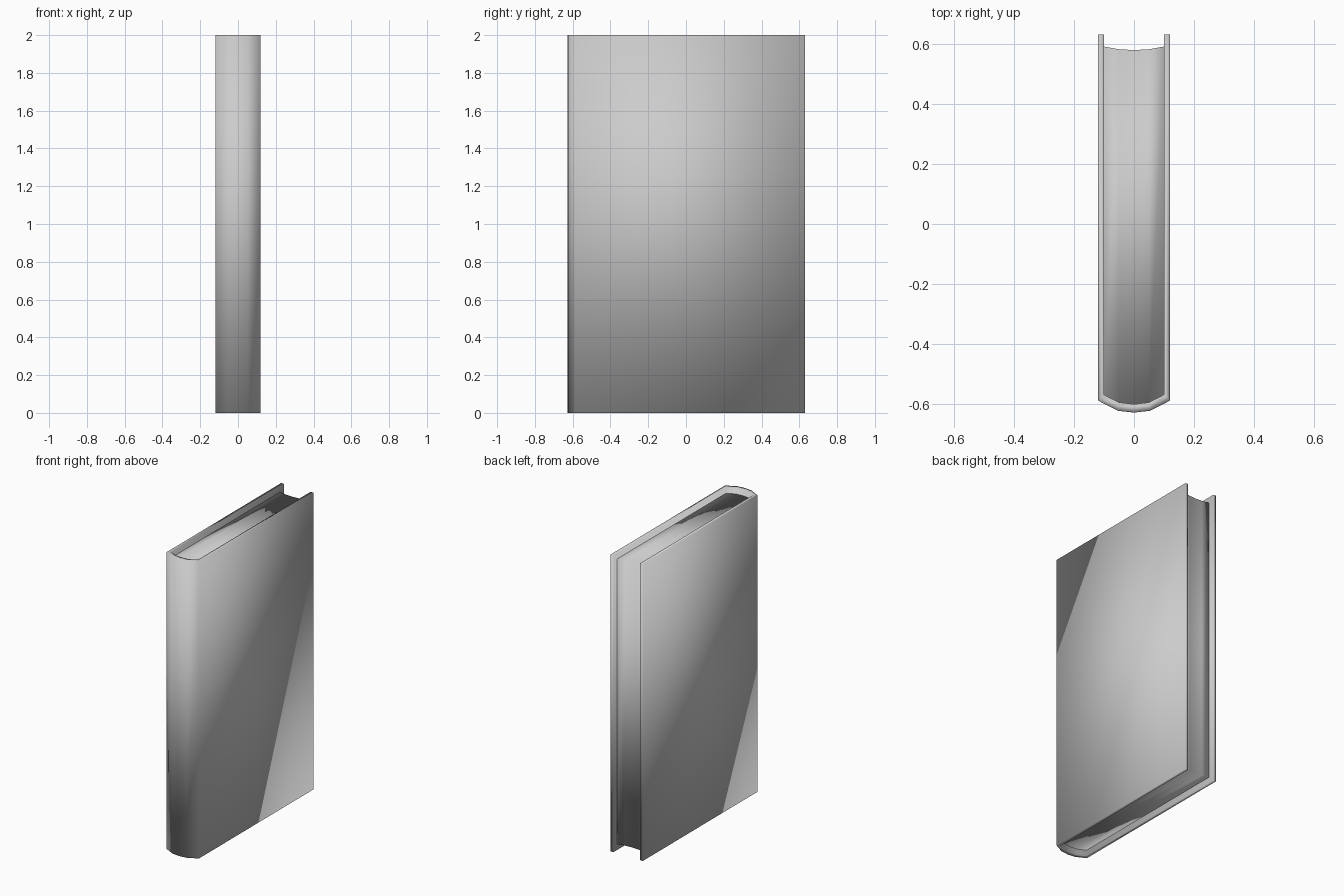
import bpy
import bmesh

if "Cube" in bpy.data.objects:
    bpy.data.objects.remove(bpy.data.objects["Cube"])

grey = bpy.data.materials.new("plain_grey")
grey.diffuse_color = (0.6, 0.6, 0.6, 1)
grey.use_nodes = True
grey.node_tree.nodes["Principled BSDF"].inputs["Base Color"].default_value = grey.diffuse_color

HEIGHT = 2.0
RECESS = 0.04  # pages sit back from the cover edges


def mirrored(half):
    """Mirror a half profile, given from the back to the centre line, across x."""
    return half + [(-x, y) for x, y in reversed(half) if x != 0]


def finish(bm, name):
    bmesh.ops.recalc_face_normals(bm, faces=bm.faces[:])
    mesh = bpy.data.meshes.new(name)
    bm.to_mesh(mesh)
    bm.free()
    mesh.materials.append(grey)
    mesh.polygons.foreach_set("use_smooth", [True] * len(mesh.polygons))
    obj = bpy.data.objects.new(name, mesh)
    bpy.context.collection.objects.link(obj)
    return obj


def extrude_strips(name, side_a, side_b, z0, z1):
    """Solid whose section is the band of quads between two matching profiles."""
    bm = bmesh.new()
    a0, a1, b0, b1 = [[bm.verts.new((x, y, z)) for x, y in side]
                      for side in (side_a, side_b) for z in (z0, z1)]
    for i in range(len(side_a) - 1):
        j = i + 1
        bm.faces.new((a0[i], a0[j], a1[j], a1[i]))
        bm.faces.new((b0[j], b0[i], b1[i], b1[j]))
        bm.faces.new((a1[i], a1[j], b1[j], b1[i]))
        bm.faces.new((a0[j], a0[i], b0[i], b0[j]))
    for i in (0, -1):
        bm.faces.new((a0[i], a1[i], b1[i], b0[i]))
    return finish(bm, name)


# Cover: two boards joined by a rounded spine
outer = mirrored([(-0.12, 0.63), (-0.12, -0.587), (-0.053, -0.621), (0, -0.627)])
inner = mirrored([(-0.10, 0.63), (-0.10, -0.567), (-0.05, -0.593), (0, -0.599)])
extrude_strips("cover", outer, inner, 0, HEIGHT)

# Page block: rounded against the spine, hollow at the fore edge
spine_side = mirrored([(-0.10, -0.567), (-0.05, -0.593), (0, -0.599)])
fore_edge = mirrored([(-0.10, 0.59), (-0.05, 0.581), (0, 0.578)])
extrude_strips("pages", spine_side, fore_edge, RECESS, HEIGHT - RECESS)
